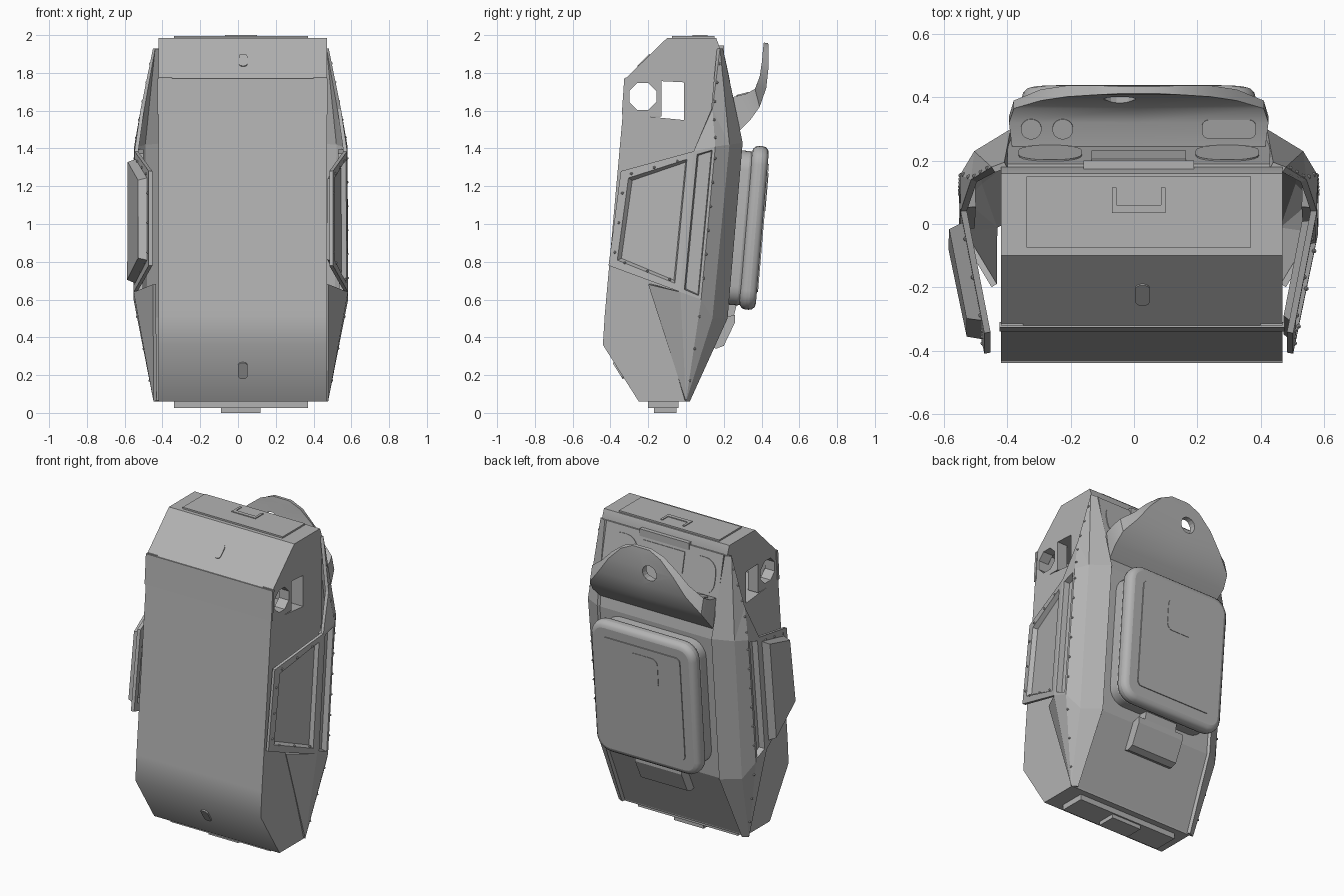
import bpy, bmesh, math
from mathutils import Vector, Matrix

if "Cube" in bpy.data.objects:
    bpy.data.objects.remove(bpy.data.objects["Cube"])

grey = bpy.data.materials.new("matte_grey")
grey.use_nodes = True
GREY = (0.45, 0.45, 0.45, 1)
grey.diffuse_color = GREY
grey.node_tree.nodes["Principled BSDF"].inputs["Base Color"].default_value = GREY


def smooth_shade(ob, angle):
    bpy.ops.object.select_all(action='DESELECT')
    ob.select_set(True)
    bpy.context.view_layer.objects.active = ob
    bpy.ops.object.shade_smooth_by_angle(angle=math.radians(angle))


def finish(name, bm, smooth=False, recalc=True):
    if recalc:
        bmesh.ops.recalc_face_normals(bm, faces=bm.faces[:])
    mesh = bpy.data.meshes.new(name)
    bm.to_mesh(mesh)
    bm.free()
    ob = bpy.data.objects.new(name, mesh)
    bpy.context.collection.objects.link(ob)
    mesh.materials.append(grey)
    if smooth:
        smooth_shade(ob, 40)
    return ob


def prism(name, profile, x0, x1):
    """Side profile of (y, z) points extruded across x."""
    bm = bmesh.new()
    a = [bm.verts.new((x0, y, z)) for y, z in profile]
    b = [bm.verts.new((x1, y, z)) for y, z in profile]
    bm.faces.new(a)
    bm.faces.new(b)
    n = len(a)
    for i in range(n):
        j = (i + 1) % n
        bm.faces.new((a[i], a[j], b[j], b[i]))
    return finish(name, bm)


def box(name, x, y, z):
    return prism(name, [(y[0], z[0]), (y[1], z[0]), (y[1], z[1]), (y[0], z[1])], *x)


def slab(name, size, centre, tilt=0.0, corner=0.0, edge=0.0):
    """Upright slab with rounded outline corners, tilted about x."""
    bm = bmesh.new()
    bmesh.ops.create_cube(bm, size=1)
    bmesh.ops.scale(bm, vec=size, verts=bm.verts)
    if corner:
        across = [e for e in bm.edges
                  if abs(e.verts[0].co.y - e.verts[1].co.y) > size[1] * 0.9]
        bmesh.ops.bevel(bm, geom=across, offset=corner, segments=5,
                        profile=0.5, affect='EDGES')
    bm.transform(Matrix.Translation(centre) @ Matrix.Rotation(-tilt, 4, 'X'))
    ob = finish(name, bm, smooth=corner > 0)
    if edge:
        m = ob.modifiers.new("rounded_edge", 'BEVEL')
        m.width, m.segments = edge, 3
        m.limit_method, m.angle_limit = 'ANGLE', math.radians(45)
    return ob


def rod(name, centre, radius, depth, turn, sides, angle=math.pi / 2):
    """Cylinder along z, turned about the given axis."""
    bm = bmesh.new()
    bmesh.ops.create_cone(bm, cap_ends=True, segments=sides, radius1=radius,
                          radius2=radius, depth=depth)
    bm.transform(Matrix.Translation(centre) @ Matrix.Rotation(angle, 4, turn)
                 @ Matrix.Rotation(math.pi / sides, 4, 'Z'))
    return finish(name, bm)


def cut(ob, cutter):
    m = ob.modifiers.new("cut", 'BOOLEAN')
    m.operation, m.solver, m.object = 'DIFFERENCE', 'EXACT', cutter
    cutter.hide_render = True
    cutter.hide_viewport = True
    cutter.display_type = 'WIRE'


# Main body with a square opening running across it
body = prism("body", [(-0.25, 0.06), (-0.44, 0.36), (-0.43, 0.52), (-0.335, 1.58),
                      (-0.32, 1.77), (-0.1, 1.985), (0.16, 1.985), (0.18, 1.93),
                      (0.18, 1.45), (0.1, 0.5), (0, 0.06)], -0.42, 0.47)
smooth_shade(body, 38)
cut(body, prism("opening_cutter", [(-0.31, 1.58), (-0.01, 1.55), (-0.01, 1.75),
                                   (-0.3, 1.765)], -0.7, 0.7))

# Back panel, its upper opening cover and side pads
prism("back_panel", [(0.0, 0.065), (0.205, 0.5), (0.285, 1.42), (0.25, 1.65),
                     (0.19, 1.93), (0.12, 1.93), (0.05, 0.5)], -0.4, 0.43)
slab("back_latch_plate", (0.3, 0.009, 0.13), (0.015, 0.215, 1.82), -0.21)
box("back_hinge", (-0.16, 0.19), (0.17, 0.2), (1.9, 1.945))
for s in (-1, 1):
    slab("back_shoulder_pad", (0.2, 0.009, 0.22), (0.015 + s * 0.28, 0.222, 1.78), -0.21, 0.08)

# Lens frames at both ends of the opening
for side, x0, x1 in (("right", -0.42, -0.35), ("left", 0.40, 0.47)):
    frame = box("lens_frame_" + side, (x0, x1), (-0.32, -0.13), (1.57, 1.775))
    cut(frame, rod("lens_cutter_" + side, ((x0 + x1) / 2, -0.228, 1.675),
                   0.077, 0.3, 'Y', 8))

# Front details: visor strip and slots
prism("visor_strip", [(-0.34, 1.58), (-0.327, 1.77), (-0.31, 1.77), (-0.325, 1.58)],
      -0.425, 0.475)
slab("upper_slot", (0.045, 0.012, 0.09), (0.027, -0.222, 1.865), 0.79, 0.018)
slab("lower_slot", (0.05, 0.012, 0.1), (0.025, -0.357, 0.225), -0.56, 0.02)

# Top and bottom hatches with handles
box("top_hatch", (-0.34, 0.37), (-0.075, 0.15), (1.97, 1.995))
box("bottom_hatch", (-0.34, 0.37), (-0.2, -0.04), (0.025, 0.07))
box("bottom_handle", (-0.09, 0.12), (-0.17, -0.05), (0.0, 0.03))
box("top_handle_bar", (-0.07, 0.1), (0.035, 0.06), (1.99, 2.0))
for x in (-0.07, 0.085):
    box("top_handle_arm", (x, x + 0.015), (0.06, 0.115), (1.99, 2.0))

# Side wings: faceted shells with an arm panel and a slot
POINTS = {
    "top": (0.48, 0.18, 1.93), "upper": (0.545, 0.14, 1.61),
    "ridge_hi": (0.58, 0.155, 1.41), "ridge_lo": (0.583, 0.08, 0.6),
    "foot": (0.477, 0.0, 0.06), "back_top": (0.44, 0.195, 1.93),
    "back_hi": (0.42, 0.30, 1.43), "back_lo": (0.42, 0.22, 0.5),
    "back_foot": (0.44, 0.02, 0.06), "arm_a": (0.503, -0.345, 1.28),
    "arm_b": (0.503, -0.41, 0.78), "arm_c": (0.582, -0.03, 0.64),
    "arm_d": (0.578, 0.04, 1.385), "crest_hi": (0.535, 0.23, 1.42),
    "crest_lo": (0.525, 0.14, 0.5), "under": (0.48, -0.2, 0.68),
}
FACES = ["arm_a arm_b arm_c arm_d", "arm_d arm_c ridge_lo ridge_hi",
         "top upper crest_hi", "upper ridge_hi crest_hi", "upper arm_d ridge_hi",
         "top crest_hi back_hi back_top", "ridge_hi ridge_lo crest_lo crest_hi",
         "crest_hi crest_lo back_lo back_hi", "ridge_lo foot crest_lo",
         "crest_lo foot back_foot back_lo", "arm_c foot ridge_lo", "arm_c under foot"]


def place(key, sign):
    x, y, z = POINTS[key]
    return Vector((x if sign > 0 else 0.03 - x, y, z))


def wing(name, sign):
    bm = bmesh.new()
    v = {k: bm.verts.new(place(k, sign)) for k in POINTS}
    faces = [bm.faces.new([v[k] for k in f.split()]) for f in FACES]
    bmesh.ops.recalc_face_normals(bm, faces=bm.faces[:])
    arm, strip = faces[:2]
    if arm.normal.x * sign < 0:
        bmesh.ops.reverse_faces(bm, faces=bm.faces[:])
    bmesh.ops.inset_individual(bm, faces=[strip], thickness=0.025)
    bmesh.ops.inset_individual(bm, faces=[strip], thickness=0.008, depth=-0.035)
    bmesh.ops.inset_individual(bm, faces=[arm], thickness=0.055)
    # one side has a raised pad, the other a sunken window
    bmesh.ops.inset_individual(bm, faces=[arm], thickness=0.02,
                               depth=-0.025 if sign > 0 else 0.045)
    ob = finish(name, bm, recalc=False)
    m = ob.modifiers.new("shell", 'SOLIDIFY')
    m.thickness, m.offset = 0.02, -1


def bolts(name, sign):
    bm = bmesh.new()
    runs = [("top", "upper", "crest_hi", 3), ("upper", "ridge_hi", "crest_hi", 2),
            ("ridge_hi", "ridge_lo", "crest_hi", 6), ("ridge_lo", "foot", "crest_lo", 3),
            ("arm_a", "arm_b", "arm_c", 3), ("arm_b", "arm_c", "arm_d", 3),
            ("arm_d", "arm_a", "arm_b", 3)]
    for a, b, inward, count in runs:
        for i in range(count):
            p = place(a, sign).lerp(place(b, sign), (i + 0.5) / count)
            p = p.lerp(place(inward, sign), 0.06)
            bmesh.ops.create_icosphere(bm, subdivisions=1, radius=0.008,
                                       matrix=Matrix.Translation(p))
    finish(name, bm)


for side, sign in (("left", 1), ("right", -1)):
    wing("wing_" + side, sign)
    bolts("wing_bolts_" + side, sign)

# Back cushion in two layers with a panel and badge plate
TILT = 0.085
slab("cushion_base", (0.7, 0.1, 0.82), (0.015, 0.275, 0.98), TILT, 0.1, 0.02)
slab("cushion", (0.74, 0.088, 0.87), (0.015, 0.36, 0.98), TILT, 0.1, 0.035)
slab("cushion_panel", (0.55, 0.008, 0.68), (0.015, 0.406, 0.98), TILT, 0.03)
slab("cushion_badge_plate", (0.2, 0.008, 0.2), (0.0, 0.425, 1.17), TILT, 0.04)

# Headrest: wide base narrowing to a rounded tongue with a hole
bm = bmesh.new()
rings = []
for half, yi, zi, yo, zo in [
        (0.40, 0.24, 1.67, 0.27, 1.48), (0.41, 0.32, 1.69, 0.34, 1.55),
        (0.395, 0.365, 1.715, 0.39, 1.62), (0.31, 0.39, 1.78, 0.425, 1.72),
        (0.23, 0.402, 1.86, 0.437, 1.83), (0.14, 0.408, 1.93, 0.438, 1.92),
        (0.06, 0.412, 1.96, 0.435, 1.958)]:
    rings.append([bm.verts.new((0.015 + s * half, y, z)) for s, y, z in
                  ((-1, yi, zi), (0, yi, zi), (1, yi, zi),
                   (1, yo, zo), (0, yo, zo), (-1, yo, zo))])
for a, b in zip(rings, rings[1:]):
    for i in range(6):
        j = (i + 1) % 6
        bm.faces.new((a[i], a[j], b[j], b[i]))
bm.faces.new(rings[0])
bm.faces.new(rings[-1])
headrest = finish("headrest", bm, smooth=True)
cut(headrest, rod("headrest_cutter", (-0.045, 0.42, 1.81), 0.05, 0.2, 'X', 16))

# Round caps and vent plate on the headrest base
for x in (-0.325, -0.225):
    rod("headrest_cap", (x, 0.3, 1.687), 0.033, 0.008, 'X', 24, 0.25)
slab("headrest_vent", (0.17, 0.008, 0.06), (0.3, 0.3, 1.687), math.pi / 2 - 0.25, 0.02)

# Lower bracket and its strap under the cushion
prism("lower_bracket", [(0.1, 0.36), (0.16, 0.34), (0.2, 0.355), (0.26, 0.48),
                        (0.26, 0.52), (0.18, 0.5)], -0.15, 0.18)
prism("bracket_strap", [(0.19, 0.46), (0.24, 0.46), (0.28, 0.62), (0.22, 0.62)],
      -0.1, 0.13)
